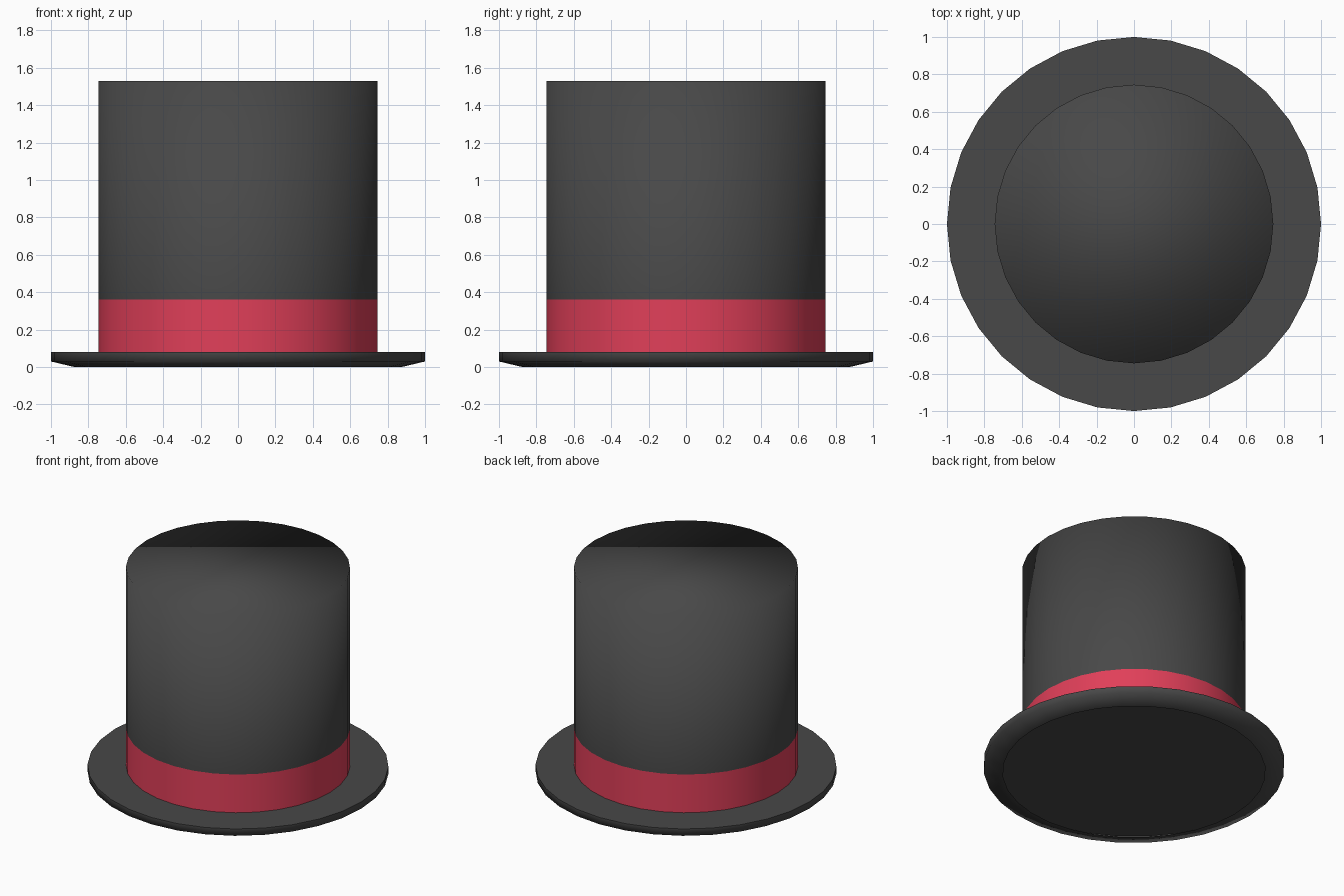
import bpy, bmesh
from math import cos, sin, tau

if "Cube" in bpy.data.objects:
    bpy.data.objects.remove(bpy.data.objects["Cube"])

SIDES = 32


def material(name, color):
    m = bpy.data.materials.new(name)
    m.diffuse_color = color
    m.use_nodes = True
    m.node_tree.nodes["Principled BSDF"].inputs["Base Color"].default_value = m.diffuse_color
    return m


def lathe(name, profile, mat, cap_top=False, sharp=False):
    """Spin a bottom-to-top (radius, z) profile around z, optionally closing the top."""
    bm = bmesh.new()
    rings = [[bm.verts.new((r * cos(tau * i / SIDES), r * sin(tau * i / SIDES), z))
              for i in range(SIDES)] for r, z in profile]
    for low, high in zip(rings, rings[1:]):
        for i in range(SIDES):
            j = (i + 1) % SIDES
            bm.faces.new((low[i], low[j], high[j], high[i]))
    if cap_top:
        bm.faces.new(rings[-1])
    for f in bm.faces:
        f.smooth = True
    if sharp:
        for v in rings[-1]:
            for e in v.link_edges:
                if e.other_vert(v) in rings[-1]:
                    e.smooth = False
    me = bpy.data.meshes.new(name)
    bm.to_mesh(me)
    bm.free()
    me.materials.append(mat)
    ob = bpy.data.objects.new(name, me)
    bpy.context.collection.objects.link(ob)
    return ob


felt = material("black_felt", (0.065, 0.065, 0.065, 1))
ribbon = material("red_ribbon", (0.75, 0.05, 0.10, 1))

# Brim: bevelled underneath, open at the bottom, flat disc on top
lathe("brim", [(0.873, 0.0), (1.0, 0.03), (1.0, 0.08)], felt, cap_top=True, sharp=True)

# Ribbon band, flush with the crown
lathe("ribbon_band", [(0.745, 0.08), (0.745, 0.36)], ribbon)

# Crown: softly shaded over its flat top
lathe("crown", [(0.745, 0.36), (0.745, 1.53)], felt, cap_top=True)
